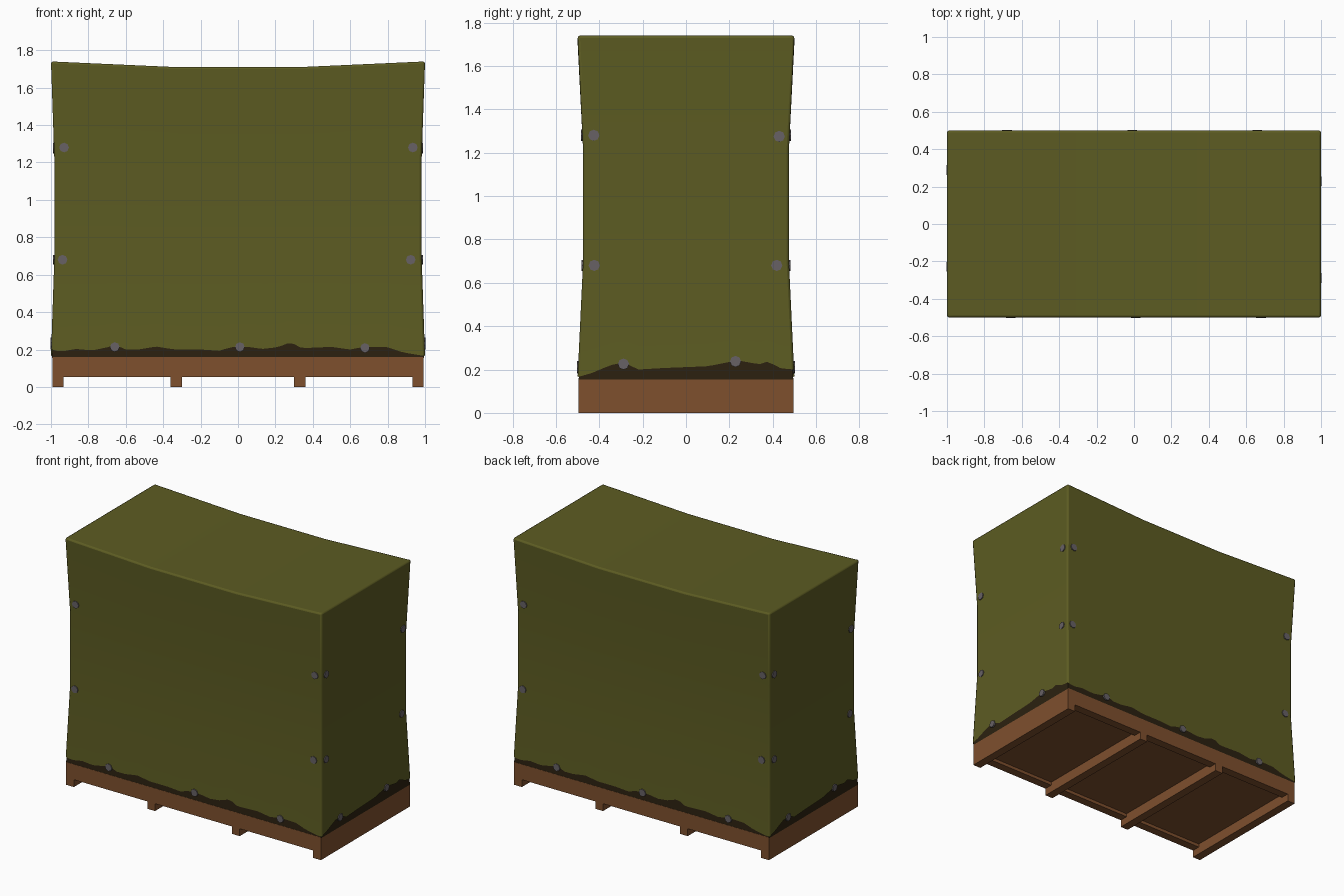
import bpy, bmesh, math
from mathutils import Matrix, Vector

if "Cube" in bpy.data.objects:
    bpy.data.objects.remove(bpy.data.objects["Cube"])


def material(name, rgb):
    m = bpy.data.materials.new(name)
    m.diffuse_color = (*rgb, 1)
    m.use_nodes = True
    m.node_tree.nodes["Principled BSDF"].inputs["Base Color"].default_value = m.diffuse_color
    return m


TARP = material("olive canvas", (0.108, 0.106, 0.016))
DARK = material("dark load", (0.024, 0.015, 0.005))
WOOD = material("brown wood", (0.21, 0.08, 0.027))
METAL = material("grey metal", (0.135, 0.12, 0.13))


def finish(name, bm, mat):
    bmesh.ops.recalc_face_normals(bm, faces=bm.faces)
    me = bpy.data.meshes.new(name)
    bm.to_mesh(me)
    bm.free()
    me.materials.append(mat)
    ob = bpy.data.objects.new(name, me)
    bpy.context.collection.objects.link(ob)
    return ob


def lerp_table(table, t):
    for (a, va), (b, vb) in zip(table, table[1:]):
        if t <= b:
            return va + (vb - va) * max(0, t - a) / (b - a)
    return table[-1][1]


# sides pinch at mid height, top sags in the middle
PINCH = [(0.16, 0), (0.69, 1), (1.22, 1), (1.74, 0)]
SAG = [(0, 0.03), (1 / 3, 0.03), (1, 0)]


def warp(x, y, z, inset=0.0):
    p = lerp_table(PINCH, z)
    if z > 1.7:
        z -= lerp_table(SAG, abs(x)) + inset
    return Vector((x * (1 - 0.018 * p - inset), y * (1 - 0.05 * p - 2 * inset), z))


# ragged lower hem heights along the front and the right side
HEM_FRONT = [(-1, .20), (-.95, .188), (-.87, .203), (-.78, .195), (-.7, .212), (-.66, .225),
             (-.6, .2), (-.53, .2), (-.44, .216), (-.34, .2), (-.2, .2), (-.1, .193),
             (-.04, .212), (.06, .213), (.13, .203), (.22, .213), (.26, .234), (.3, .23),
             (.34, .207), (.5, .214), (.6, .2), (.68, .215), (.8, .212), (.88, .185), (1, .165)]
HEM_SIDE = [(-.5, .165), (-.44, .182), (-.35, .22), (-.29, .232), (-.22, .2), (-.1, .207),
            (.1, .215), (.24, .242), (.34, .224), (.38, .237), (.44, .205), (.5, .2)]
NX, NY = 60, 32


def wrapped_cover(name, mat, inset, ragged):
    half = []
    for i in range(NX):
        x = -1 + 2 * i / NX
        half.append((x, -0.5, lerp_table(HEM_FRONT, x)))
    for i in range(NY):
        y = -0.5 + i / NY
        half.append((1, y, lerp_table(HEM_SIDE, y)))
    ring = half + [(-x, -y, h) for x, y, h in half]
    n = len(ring)
    bm = bmesh.new()
    rows = [[bm.verts.new(warp(x, y, (h if ragged else 0.155) if z is None else z, inset))
             for x, y, h in ring] for z in (None, 0.69, 1.22, 1.74)]
    for a, b in zip(rows, rows[1:]):
        for i in range(n):
            j = (i + 1) % n
            bm.faces.new((a[i], a[j], b[j], b[i]))
    # top strips, the two ends take in the side points
    top = rows[-1]
    back = [top[NX + NY + NX - i] for i in range(NX + 1)]
    for i in range(1, NX - 1):
        bm.faces.new((top[i], top[i + 1], back[i + 1], back[i]))
    bm.faces.new([top[NX - 1]] + top[NX:NX + NY + 1] + [back[NX - 1]])
    bm.faces.new([back[1]] + top[2 * NX + NY:] + [top[0], top[1]])
    return finish(name, bm, mat)


wrapped_cover("load", DARK, 0.006, False)
cover = wrapped_cover("canvas_cover", TARP, 0.0, True)
bev = cover.modifiers.new("soft edges", "BEVEL")
bev.width = 0.011
bev.segments = 2
bev.limit_method = "ANGLE"
bev.angle_limit = math.radians(50)
bpy.context.view_layer.objects.active = cover
cover.select_set(True)
bpy.ops.object.shade_smooth_by_angle(angle=math.radians(35))
cover.select_set(False)


# wooden pallet
def box(name, x0, x1, y0, y1, z0, z1):
    bm = bmesh.new()
    bmesh.ops.create_cube(bm, size=1)
    for v in bm.verts:
        v.co = Vector((x0 if v.co.x < 0 else x1, y0 if v.co.y < 0 else y1,
                       z0 if v.co.z < 0 else z1))
    return finish(name, bm, WOOD)


for k, x in enumerate((-0.963, -0.33, 0.33, 0.963)):
    box(f"pallet_runner_{k + 1}", x - 0.03, x + 0.03, -0.495, 0.495, 0, 0.16)
for label, s in (("front", -1), ("back", 1)):
    a, b = sorted((s * 0.495, s * 0.435))
    box(f"pallet_{label}_board", -0.99, 0.99, a, b, 0.052, 0.16)
box("pallet_deck", -0.985, 0.985, -0.44, 0.44, 0.075, 0.159)


# metal studs holding the cover
def stud(name, x, y, z, side, flip):
    p = warp(x, y, z)
    bm = bmesh.new()
    rot = Matrix.Rotation(math.pi / 2, 4, "Y" if side else "X")
    bmesh.ops.create_cone(bm, cap_ends=True, segments=8, radius1=0.026, radius2=0.026,
                          depth=0.012, matrix=Matrix.Translation(p) @ rot)
    if flip:
        bmesh.ops.rotate(bm, verts=bm.verts, matrix=Matrix.Rotation(math.pi, 3, "Z"))
    finish(name, bm, METAL)


FRONT = [(-.945, 1.28), (.95, 1.28), (-.955, .68), (.94, .68), (-.66, .213), (.01, .213), (.68, .208)]
SIDE = [(-.445, 1.28), (.45, 1.275), (-.445, .68), (.44, .68), (-.29, .225), (.23, .237)]
for flip in (False, True):
    for k, (x, z) in enumerate(FRONT):
        stud(f"{'back' if flip else 'front'}_stud_{k + 1}", x, -0.5, z, False, flip)
    for k, (y, z) in enumerate(SIDE):
        stud(f"{'left' if flip else 'right'}_stud_{k + 1}", 1, y, z, True, flip)
